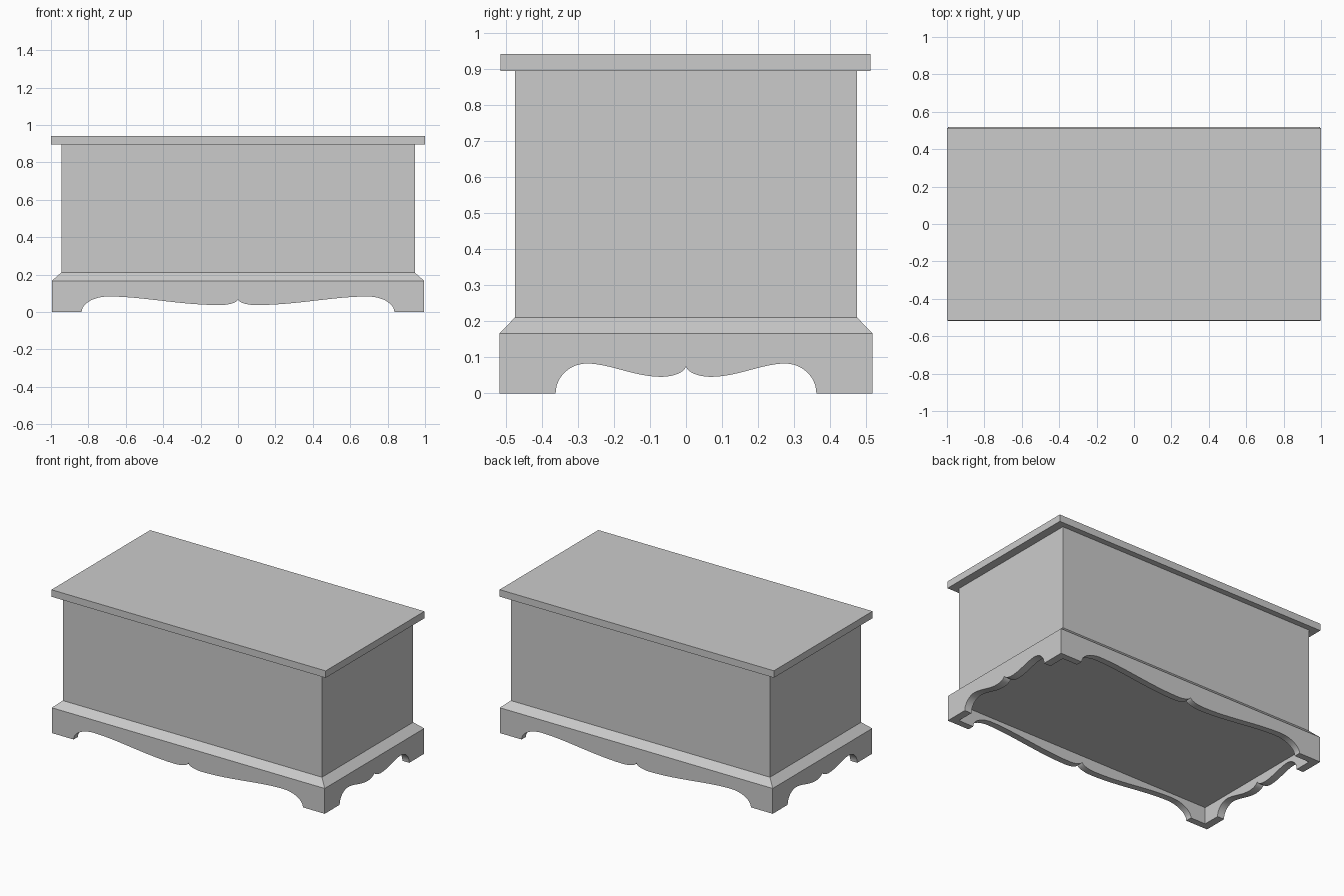
import bpy, bmesh, math
from mathutils import Matrix, Vector
from mathutils.geometry import interpolate_bezier

cube = bpy.data.objects.get("Cube")
if cube:
    bpy.data.objects.remove(cube, do_unlink=True)

grey = bpy.data.materials.new("plain_grey")
grey.use_nodes = True
grey.diffuse_color = (0.6, 0.6, 0.6, 1)
grey.node_tree.nodes["Principled BSDF"].inputs["Base Color"].default_value = (0.6, 0.6, 0.6, 1)


def finish(name, bm):
    bmesh.ops.recalc_face_normals(bm, faces=bm.faces)
    mesh = bpy.data.meshes.new(name)
    bm.to_mesh(mesh)
    bm.free()
    mesh.materials.append(grey)
    obj = bpy.data.objects.new(name, mesh)
    bpy.context.collection.objects.link(obj)
    return obj


def box(name, half_x, half_y, z0, z1, y=0):
    bm = bmesh.new()
    bmesh.ops.create_cube(bm, size=1)
    bmesh.ops.scale(bm, vec=(2 * half_x, 2 * half_y, z1 - z0), verts=bm.verts)
    bmesh.ops.translate(bm, vec=(0, y, (z0 + z1) / 2), verts=bm.verts)
    return finish(name, bm)


def scallop(cusp, low_x, low, peak_x, peak, foot_x):
    """Half of the shaped lower edge, from the middle cusp out to the foot."""
    span, drop = peak_x - low_x, foot_x - peak_x
    curves = [
        [(0, cusp), (0, (cusp + low) / 2), (low_x * 0.4, low), (low_x, low)],
        [(low_x, low), (low_x + span * 0.35, low), (peak_x - span * 0.3, peak), (peak_x, peak)],
        [(peak_x, peak), (peak_x + drop * 0.55, peak), (foot_x, peak * 0.55), (foot_x, 0)],
    ]
    points = []
    for c in curves:
        path = interpolate_bezier(*[Vector(p) for p in c], 13)
        points += [(p.x, p.y) for p in path][1 if points else 0:]
    return points


# Sizes of the plinth and of the box standing in it
OUT_X, OUT_Y = 0.995, 0.518
IN_X, IN_Y = 0.945, 0.475
SHOULDER, RIM = 0.167, 0.211


def board(name, half, inner_half, face, inner_face, edge, angle):
    """Mitred plinth board with a scalloped foot and sloping top."""
    lower = [(-u, z) for u, z in reversed(edge[1:])] + edge
    outer = [(-half, 0)] + lower + [(half, 0), (half, SHOULDER), (-half, SHOULDER)]
    inner = [(-inner_half, 0)] + lower + [(inner_half, 0), (inner_half, RIM), (-inner_half, RIM)]
    bm = bmesh.new()
    front = [bm.verts.new((u, -face, z)) for u, z in outer]
    back = [bm.verts.new((u, -inner_face, z)) for u, z in inner]
    bm.faces.new(front)
    bm.faces.new(back[::-1])
    for i in range(len(front)):
        j = (i + 1) % len(front)
        bm.faces.new((front[i], back[i], back[j], front[j]))
    bmesh.ops.rotate(bm, verts=bm.verts, matrix=Matrix.Rotation(angle, 3, "Z"))
    obj = finish(name, bm)
    bpy.ops.object.select_all(action="DESELECT")
    obj.select_set(True)
    bpy.context.view_layer.objects.active = obj
    bpy.ops.object.shade_smooth_by_angle(angle=math.radians(30))


# Plinth boards
long_edge = scallop(0.07, 0.1, 0.037, 0.69, 0.083, 0.836)
short_edge = scallop(0.078, 0.07, 0.046, 0.275, 0.083, 0.362)
for name, angle in (("front_plinth", 0), ("back_plinth", math.pi)):
    board(name, OUT_X, IN_X, OUT_Y, IN_Y, long_edge, angle)
for name, angle in (("left_plinth", math.pi / 2), ("right_plinth", -math.pi / 2)):
    board(name, OUT_Y, IN_Y, OUT_X, IN_X, short_edge, angle)

# Chest body and overhanging lid
box("chest_body", IN_X, IN_Y, 0.11, 0.896)
box("lid", 1.0, 0.514, 0.896, 0.942, y=-0.001)
